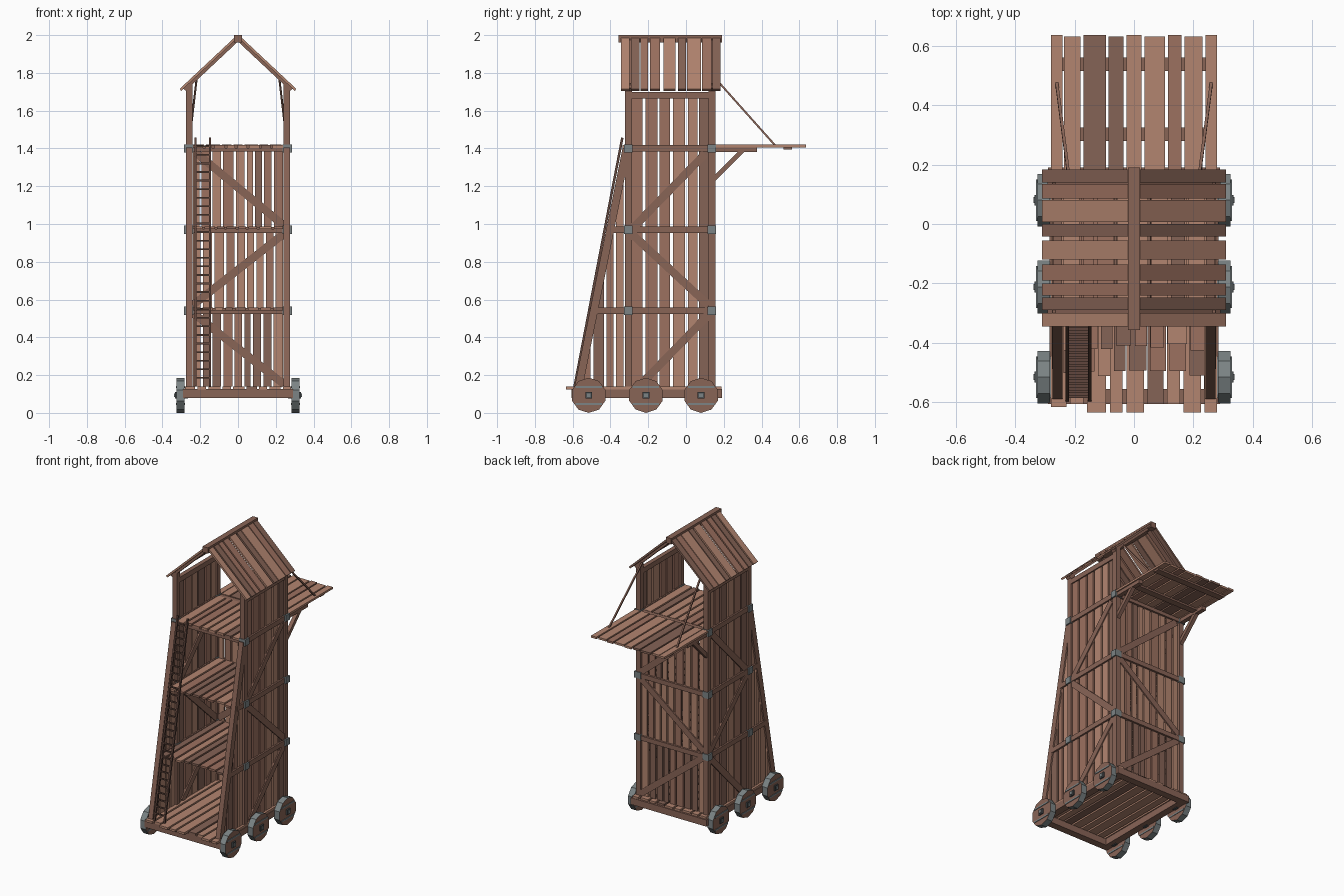
import bpy, bmesh, math, random
from mathutils import Vector, Matrix

random.seed(7)
cube = bpy.data.objects.get("Cube")
if cube:
    bpy.data.objects.remove(cube)

# Flat colours
COLOURS = {
    "light_wood": (0.45, 0.235, 0.163),
    "mid_wood": (0.335, 0.165, 0.117),
    "dark_wood": (0.235, 0.125, 0.092),
    "beam_wood": (0.25, 0.128, 0.094),
    "ladder_wood": (0.12, 0.062, 0.047),
    "iron": (0.2, 0.23, 0.235),
    "dark_iron": (0.07, 0.08, 0.085),
}
MATS = []
for label, rgb in COLOURS.items():
    m = bpy.data.materials.new(label)
    m.use_nodes = True
    m.diffuse_color = (*rgb, 1)
    bsdf = m.node_tree.nodes["Principled BSDF"]
    bsdf.inputs["Base Color"].default_value = (*rgb, 1)
    bsdf.inputs["Roughness"].default_value = 0.9
    MATS.append(m)
L, M, D, BEAM, LADDER, IRON, DARK = range(len(MATS))
X, Y, Z = Vector((1, 0, 0)), Vector((0, 1, 0)), Vector((0, 0, 1))


def wood():
    return random.choice((L, L, L, M, M, D, D))


class Part:
    """Collects simple solids into one named object."""

    def __init__(self, name):
        self.name, self.bm = name, bmesh.new()

    def paint(self, verts, mat):
        for f in {f for v in verts for f in v.link_faces}:
            f.material_index = mat

    def box(self, x, y, z, mat):
        centre = Vector([sum(r) / 2 for r in (x, y, z)])
        size = [abs(r[1] - r[0]) for r in (x, y, z)]
        mtx = Matrix.Translation(centre) @ Matrix.Diagonal((*size, 1))
        self.paint(bmesh.ops.create_cube(self.bm, size=1, matrix=mtx)["verts"], mat)

    def beam(self, p, q, u, wide, thick, mat):
        # Straight timber from p to q; 'wide' is measured along u
        p, q = Vector(p), Vector(q)
        d = (q - p).normalized()
        v = d.cross(u).normalized()
        u = v.cross(d)
        rot = Matrix((u * wide, v * thick, d * (q - p).length)).transposed().to_4x4()
        mtx = Matrix.Translation((p + q) / 2) @ rot
        self.paint(bmesh.ops.create_cube(self.bm, size=1, matrix=mtx)["verts"], mat)

    def prism(self, yz, x, mat):
        # Profile in the y-z plane, extruded along x
        face = self.bm.faces.new([self.bm.verts.new((x[0], y, z)) for y, z in yz])
        new = bmesh.ops.extrude_face_region(self.bm, geom=[face])["geom"]
        verts = [g for g in new if isinstance(g, bmesh.types.BMVert)]
        bmesh.ops.translate(self.bm, vec=(x[1] - x[0], 0, 0), verts=verts)
        self.paint(verts + list(face.verts), mat)

    def done(self):
        bmesh.ops.recalc_face_normals(self.bm, faces=self.bm.faces)
        mesh = bpy.data.meshes.new(self.name)
        self.bm.to_mesh(mesh)
        self.bm.free()
        for m in MATS:
            mesh.materials.append(m)
        ob = bpy.data.objects.new(self.name, mesh)
        bpy.context.collection.objects.link(ob)


def split(lo, hi, n, gap):
    # Uneven plank ranges filling a span
    w = [random.uniform(0.7, 1.3) for _ in range(n)]
    scale, at = (hi - lo - gap * (n - 1)) / sum(w), lo
    for k in w:
        yield at, at + k * scale
        at += k * scale + gap


LEVELS = (0.54, 0.97, 1.4)
FRONT, BACK, SIDE = -0.305, 0.137, 0.258   # corner post centres
LEAN_BOTTOM, LEAN_TOP = (-0.57, 0.13), (-0.315, 1.4)
SIDES = ((1, "left"), (-1, "right"))


def lean_y(z):
    return LEAN_BOTTOM[0] + (z - LEAN_BOTTOM[1]) * (LEAN_TOP[0] - LEAN_BOTTOM[0]) / (LEAN_TOP[1] - LEAN_BOTTOM[1])


def lean_z(y):
    return LEAN_BOTTOM[1] + (y - LEAN_BOTTOM[0]) * (LEAN_TOP[1] - LEAN_BOTTOM[1]) / (LEAN_TOP[0] - LEAN_BOTTOM[0])


# Base frame and lower deck
base = Part("base_frame")
for s, _ in SIDES:
    base.box((s * 0.235, s * 0.285), (-0.6, 0.19), (0.08, 0.125), BEAM)
for y in (-0.58, 0.165):
    base.box((-0.29, 0.29), (y - 0.025, y + 0.025), (0.08, 0.126), BEAM)
base.done()
deck = Part("lower_deck")
for x in split(-0.28, 0.28, 9, 0.012):
    deck.box(x, (random.choice((-0.605, -0.615, -0.635)), random.uniform(0.175, 0.19)), (0.125, 0.14), wood())
deck.done()

# Upper floors reach forward to the leaning timbers
for i, z in enumerate(LEVELS):
    floor = Part(f"floor_{i + 1}")
    for x in split(-0.238, 0.238, 8, 0.012):
        floor.box(x, (lean_y(z) - random.uniform(0, 0.025), 0.125), (z + 0.003, z + 0.017), wood())
    floor.box((-SIDE, SIDE), (FRONT - 0.015, FRONT + 0.015), (z - 0.017, z + 0.003), BEAM)
    floor.done()

# Side walls with posts, rails, leaning timbers and braces
SIDE_PLANKS = ((-0.285, -0.23), (-0.215, -0.15), (-0.14, -0.085), (-0.07, -0.005), (0.01, 0.06), (0.07, 0.12))
LEAN_PLANKS = ((-0.54, -0.505), (-0.49, -0.435), (-0.42, -0.385), (-0.37, -0.33))
SIDE_BRACES = (((-0.25, 0.14), (0.12, 0.52)), ((-0.29, 0.95), (0.12, 0.57)), ((-0.28, 0.98), (0.1, 1.37)))
for s, label in SIDES:
    frame = Part(f"{label}_frame")
    for y in (FRONT, BACK):
        frame.box((s * 0.241, s * 0.275), (y - 0.018, y + 0.018), (0.125, 1.745), BEAM)
    frame.box((s * 0.243, s * 0.273), (FRONT, BACK), (1.665, 1.7), BEAM)
    for z in LEVELS:
        frame.box((s * 0.243, s * 0.276), (lean_y(z), BACK), (z - 0.017, z + 0.017), BEAM)
    frame.beam((s * SIDE, *LEAN_BOTTOM), (s * SIDE, *LEAN_TOP), X, 0.034, 0.042, BEAM)
    for a, b in SIDE_BRACES:
        frame.beam((s * SIDE, *a), (s * SIDE, *b), X, 0.028, 0.042, BEAM)
    frame.done()
    wall = Part(f"{label}_wall_planks")
    for y in SIDE_PLANKS:
        wall.box((s * 0.252, s * 0.265), y, (0.14, 1.67), wood())
    for a, b in LEAN_PLANKS:
        wall.prism([(a, 0.14), (b, 0.14), (b, lean_z(b)), (a, lean_z(a))], (s * 0.252, s * 0.265), wood())
    wall.done()

# Back wall
back = Part("back_wall_planks")
for lo, hi in zip((0.14,) + LEVELS, LEVELS):
    for x in split(-0.237, 0.237, 9, 0.012):
        back.box(x, (BACK - 0.007, BACK + 0.006), (lo, hi), wood())
back.done()
back = Part("back_frame")
for z in LEVELS:
    back.box((-SIDE, SIDE), (BACK - 0.015, BACK + 0.019), (z - 0.017, z + 0.015), BEAM)
for a, b in (((-0.24, 0.53), (0.245, 0.15)), ((-0.24, 0.57), (0.245, 0.95)), ((-0.22, 1.375), (0.245, 0.99))):
    back.beam((a[0], BACK, a[1]), (b[0], BACK, b[1]), Y, 0.028, 0.042, BEAM)
back.done()

# Iron corner brackets
iron = Part("corner_brackets")
for s, _ in SIDES:
    for y in (FRONT, BACK):
        for z in LEVELS:
            iron.box((s * 0.236, s * 0.285), (y - 0.022, y + 0.022), (z - 0.022, z + 0.022), IRON)
iron.done()

# Gabled roof
ROOF = ((-0.345, -0.3, L), (-0.29, -0.247, D), (-0.24, -0.2, M), (-0.19, -0.137, M), (-0.12, -0.055, L),
        (-0.042, 0, D), (0.006, 0.08, L), (0.086, 0.135, M), (0.14, 0.183, D))
for s, label in SIDES:
    roof = Part(f"{label}_roof")
    for a, b, mat in ROOF:
        y = (a + b) / 2
        roof.beam((s * 0.305, y, 1.71), (s * 0.008, y, 1.988), Y, b - a, 0.013, mat)
    for y in (FRONT, BACK):
        roof.beam((s * 0.285, y, 1.712), (s * 0.008, y, 1.972), Y, 0.034, 0.02, BEAM)
    roof.done()
ridge = Part("ridge_beam")
ridge.box((-0.02, 0.02), (-0.357, 0.19), (1.96, 2.0), BEAM)
ridge.done()

# Drawbridge platform with bearers, struts and stays
BRIDGE = ((-0.28, -0.24, L), (-0.235, -0.18, L), (-0.17, -0.095, D), (-0.085, -0.035, D), (-0.025, 0.025, L),
          (0.035, 0.105, L), (0.115, 0.16, M), (0.17, 0.23, L), (0.24, 0.28, L))
bridge = Part("drawbridge")
for i, (a, b, mat) in enumerate(BRIDGE):
    bridge.box((a, b), (0.157, 0.63 if i % 2 else 0.636), (1.406, 1.42), mat)
for y in (0.302, 0.538):
    bridge.box((-0.27, 0.27), (y - 0.023, y + 0.023), (1.394, 1.406), BEAM)
bridge.done()
props = Part("drawbridge_supports")
stays = Part("drawbridge_stays")
for s, _ in SIDES:
    props.box((s * 0.243, s * 0.273), (BACK, 0.375), (1.38, 1.405), BEAM)
    props.beam((s * SIDE, 0.145, 1.235), (s * SIDE, 0.3, 1.39), X, 0.026, 0.026, BEAM)
    stays.beam((s * 0.22, 0.165, 1.76), (s * 0.26, 0.473, 1.415), X, 0.01, 0.01, BEAM)
props.done()
stays.done()

# Ladder
ladder = Part("ladder")
foot, head = Vector((-0.187, -0.59, 0.14)), Vector((-0.187, -0.337, 1.457))
for dx in (-0.038, 0.038):
    ladder.beam(foot + X * dx, head + X * dx, X, 0.011, 0.013, LADDER)
for i in range(28):
    c = foot.lerp(head, (i + 1) / 29)
    ladder.beam(c - X * 0.036, c + X * 0.036, Z, 0.009, 0.009, LADDER)
ladder.done()

# Iron-rimmed wheels
for s, label in SIDES:
    for i, y in enumerate((-0.515, -0.212, 0.08)):
        wheel = Part(f"{label}_wheel_{i + 1}")
        mtx = Matrix.Translation((s * 0.304, y, 0.093)) @ Matrix.Rotation(math.pi / 2, 4, "Y") @ Matrix.Rotation(math.pi / 10, 4, "Z")
        bmesh.ops.create_cone(wheel.bm, cap_ends=True, segments=10, radius1=0.093, radius2=0.093, depth=0.042, matrix=mtx)
        wheel.bm.normal_update()
        for f in wheel.bm.faces:
            f.material_index = BEAM if abs(f.normal.x) > 0.9 else IRON
        for dz in (-0.045, 0.045):
            wheel.box((s * 0.28, s * 0.329), (y - 0.07, y + 0.07), (0.088 + dz, 0.098 + dz), IRON)
        wheel.box((s * 0.265, s * 0.334), (y - 0.018, y + 0.018), (0.075, 0.111), DARK)
        wheel.box((s * 0.325, s * 0.338), (y - 0.01, y + 0.01), (0.083, 0.103), IRON)
        wheel.done()
